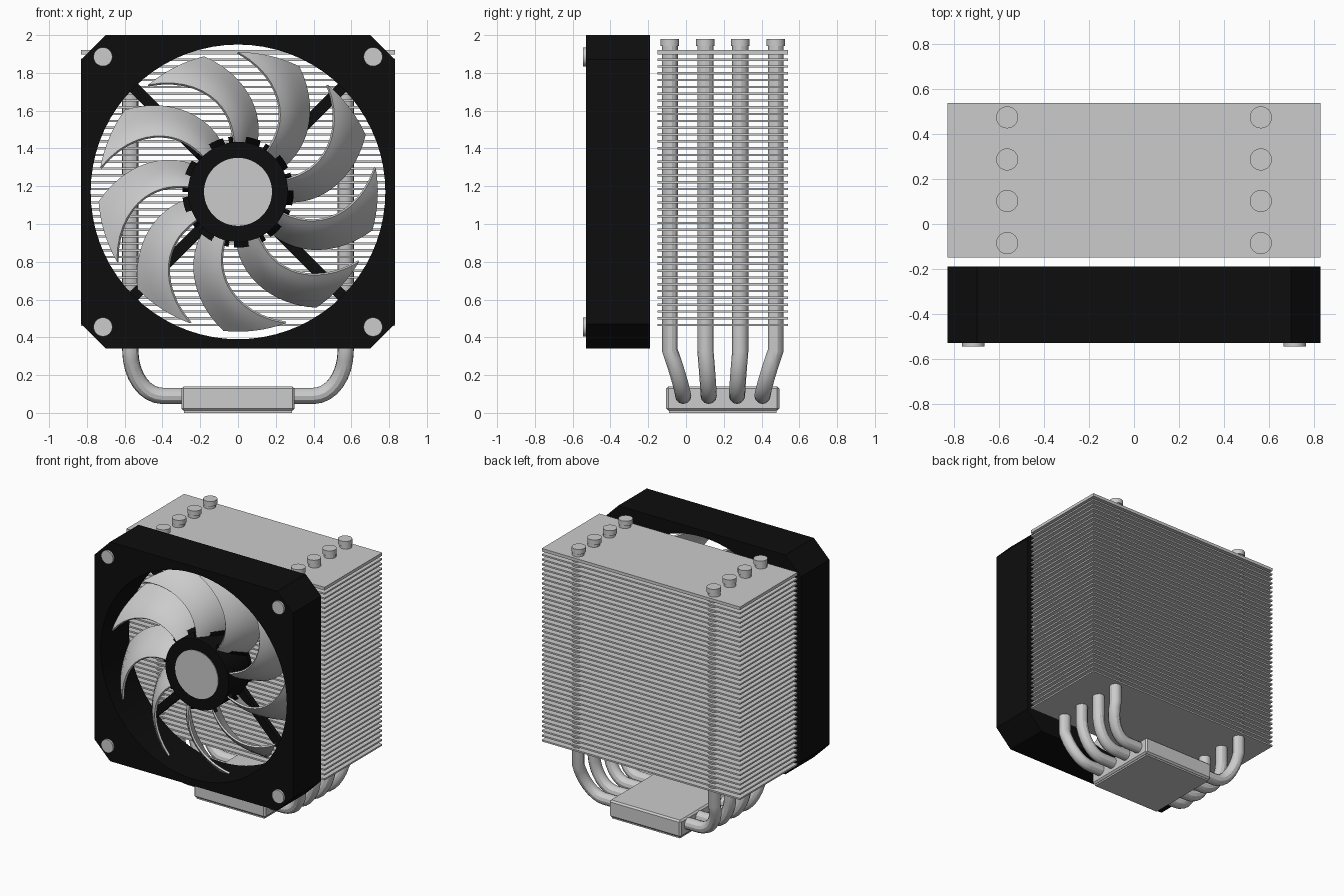
import bpy, bmesh, math
from mathutils import Vector

cube = bpy.data.objects.get("Cube")
if cube:
    bpy.data.objects.remove(cube, do_unlink=True)


def material(name, rgb):
    m = bpy.data.materials.new(name)
    m.use_nodes = True
    m.diffuse_color = (*rgb, 1)
    bsdf = m.node_tree.nodes["Principled BSDF"]
    bsdf.inputs["Base Color"].default_value = (*rgb, 1)
    bsdf.inputs["Roughness"].default_value = 0.6
    return m


GREY = material("metal grey", (0.6, 0.6, 0.6))
BLACK = material("matte black", (0.004, 0.004, 0.004))

FAN_Z = 1.17
FRAME_FRONT, FRAME_BACK = -0.53, -0.19
STACK_Y = 0.195


def smooth(ob):
    bpy.ops.object.select_all(action="DESELECT")
    ob.select_set(True)
    bpy.context.view_layer.objects.active = ob
    bpy.ops.object.shade_smooth_by_angle()


def link(name, data, mat):
    ob = bpy.data.objects.new(name, data)
    bpy.context.collection.objects.link(ob)
    if not data.materials:
        data.materials.append(mat)
    return ob


def box(name, lo, hi, mat, bevel=0):
    lo, hi = Vector(lo), Vector(hi)
    bm = bmesh.new()
    bmesh.ops.create_cube(bm, size=1)
    bmesh.ops.scale(bm, vec=hi - lo, verts=bm.verts)
    if bevel:
        bmesh.ops.bevel(bm, geom=bm.edges[:], offset=bevel, segments=1, affect="EDGES")
    me = bpy.data.meshes.new(name)
    bm.to_mesh(me)
    bm.free()
    ob = link(name, me, mat)
    ob.location = (lo + hi) / 2
    return ob


def cylinder(name, radius, centre, depth, mat, facing_front=False, sides=32):
    bm = bmesh.new()
    bmesh.ops.create_cone(bm, cap_ends=True, segments=sides,
                          radius1=radius, radius2=radius, depth=depth)
    me = bpy.data.meshes.new(name)
    bm.to_mesh(me)
    bm.free()
    ob = link(name, me, mat)
    ob.location = centre
    if facing_front:
        ob.rotation_euler.x = math.pi / 2
    smooth(ob)
    return ob


def curve(name, loops, mat, flat=False, **settings):
    cu = bpy.data.curves.new(name, "CURVE")
    cu.dimensions = "2D" if flat else "3D"
    for points in loops:
        sp = cu.splines.new("POLY")
        sp.points.add(len(points) - 1)
        for p, co in zip(sp.points, points):
            p.co = (*co, 1)
        sp.use_cyclic_u = flat
    for key, value in settings.items():
        setattr(cu, key, value)
    return link(name, cu, mat)


def to_mesh(ob):
    bpy.ops.object.select_all(action="DESELECT")
    ob.select_set(True)
    bpy.context.view_layer.objects.active = ob
    bpy.ops.object.convert(target="MESH")
    smooth(bpy.context.view_layer.objects.active)


# Fan frame: chamfered square with a round opening
a, b = 0.83, 0.70
outer = [(a, b, 0), (b, a, 0), (-b, a, 0), (-a, b, 0),
         (-a, -b, 0), (-b, -a, 0), (b, -a, 0), (a, -b, 0)]
ring = [(0.78 * math.cos(t), 0.78 * math.sin(t), 0)
        for t in (i * math.tau / 72 for i in range(72))]
frame = curve("fan_frame", [outer, ring], BLACK, flat=True, fill_mode="BOTH",
              extrude=(FRAME_BACK - FRAME_FRONT) / 2)
frame.rotation_euler.x = math.pi / 2
frame.location = (0, (FRAME_FRONT + FRAME_BACK) / 2, FAN_Z)
to_mesh(frame)

# Corner pads
for sx in (-1, 1):
    for sz in (-1, 1):
        cylinder("corner_pad", 0.05, (sx * 0.715, FRAME_FRONT - 0.003, FAN_Z + sz * 0.715),
                 0.024, GREY, True)

# Hub, cap and rear motor struts
cylinder("fan_hub", 0.265, (0, -0.365, FAN_Z), 0.25, BLACK, True, 48)
cylinder("hub_cap", 0.18, (0, -0.491, FAN_Z), 0.008, GREY, True, 48)
cylinder("motor_mount", 0.25, (0, -0.215, FAN_Z), 0.05, BLACK, True, 48)
for i in range(4):
    strut = box("motor_strut", (0.2, -0.02, -0.03), (0.8, 0.02, 0.03), BLACK)
    angle = math.radians(45 + 90 * i)
    strut.location = (0.5 * math.cos(angle), -0.212, FAN_Z + 0.5 * math.sin(angle))
    strut.rotation_euler.y = -angle


def blade_mesh(name, r0, r1, rows, margin, thickness):
    """Swept, pitched blade sheet between two radii, thickened on both sides."""
    cols = 8
    bm = bmesh.new()
    grid = []
    for i in range(rows + 1):
        r = r0 + (r1 - r0) * i / rows
        t = max(0, (r - 0.26) / 0.48)
        trailing = 68 - margin + 36 * t ** 1.35
        leading = 94 + margin + 36 * t ** 1.9
        line = []
        for j in range(cols + 1):
            u = j / cols
            ang = math.radians(trailing + (leading - trailing) * u)
            y = -0.25 - 0.22 * u - 0.03 * math.sin(math.pi * u)
            line.append(bm.verts.new((r * math.cos(ang), y, r * math.sin(ang))))
        grid.append(line)
    for lo, hi in zip(grid, grid[1:]):
        for j in range(cols):
            bm.faces.new((lo[j], lo[j + 1], hi[j + 1], hi[j]))
    bmesh.ops.recalc_face_normals(bm, faces=bm.faces)
    bmesh.ops.solidify(bm, geom=bm.faces[:], thickness=thickness)
    bmesh.ops.recalc_face_normals(bm, faces=bm.faces)
    me = bpy.data.meshes.new(name)
    bm.to_mesh(me)
    bm.free()
    return me


# Nine blades, each with a black root
blade = blade_mesh("fan_blade", 0.255, 0.74, 14, 0, 0.014)
root = blade_mesh("blade_root", 0.25, 0.295, 2, 3, 0.024)
for i in range(9):
    for name, data, mat in (("fan_blade", blade, GREY), ("blade_root", root, BLACK)):
        ob = link(name, data, mat)
        ob.location.z = FAN_Z
        ob.rotation_euler.y = math.radians(40 * i)
        if i == 0:
            smooth(ob)

# Fin stack with a thicker top plate
FINS = 40
for i in range(FINS):
    z = 0.465 + 1.405 * i / (FINS - 1)
    box("cooling_fin", (-0.83, -0.15, z - 0.006), (0.83, 0.54, z + 0.006), GREY)
box("top_plate", (-0.83, -0.15, 1.897), (0.83, 0.54, 1.92), GREY)

# Contact block
box("base_block", (-0.30, -0.105, 0.012), (0.30, 0.495, 0.14), GREY, 0.012)
box("contact_plate", (-0.285, -0.09, 0), (0.285, 0.48, 0.02), GREY)

# Heat pipes: out of the block, bending up through the fins, capped on top
for side in (-1, 1):
    for top, low in ((-0.28, -0.21), (-0.0925, -0.075), (0.0925, 0.075), (0.28, 0.21)):
        path = [(side * 0.2, STACK_Y + low, 0.09)]
        for k in range(9):
            t = k / 8 * math.pi / 2
            f = (1 - math.cos(t)) ** 1.2
            path.append((side * (0.40 + 0.17 * math.sin(t)),
                         STACK_Y + low + (top - low) * f,
                         0.33 - 0.24 * math.cos(t)))
        path.append((side * 0.57, STACK_Y + top, 1.95))
        pipe = curve("heat_pipe", [path], GREY, bevel_depth=0.043,
                     bevel_resolution=4, use_fill_caps=True)
        to_mesh(pipe)
        cylinder("pipe_cap", 0.049, (side * 0.565, STACK_Y + top, 1.962), 0.037, GREY)
